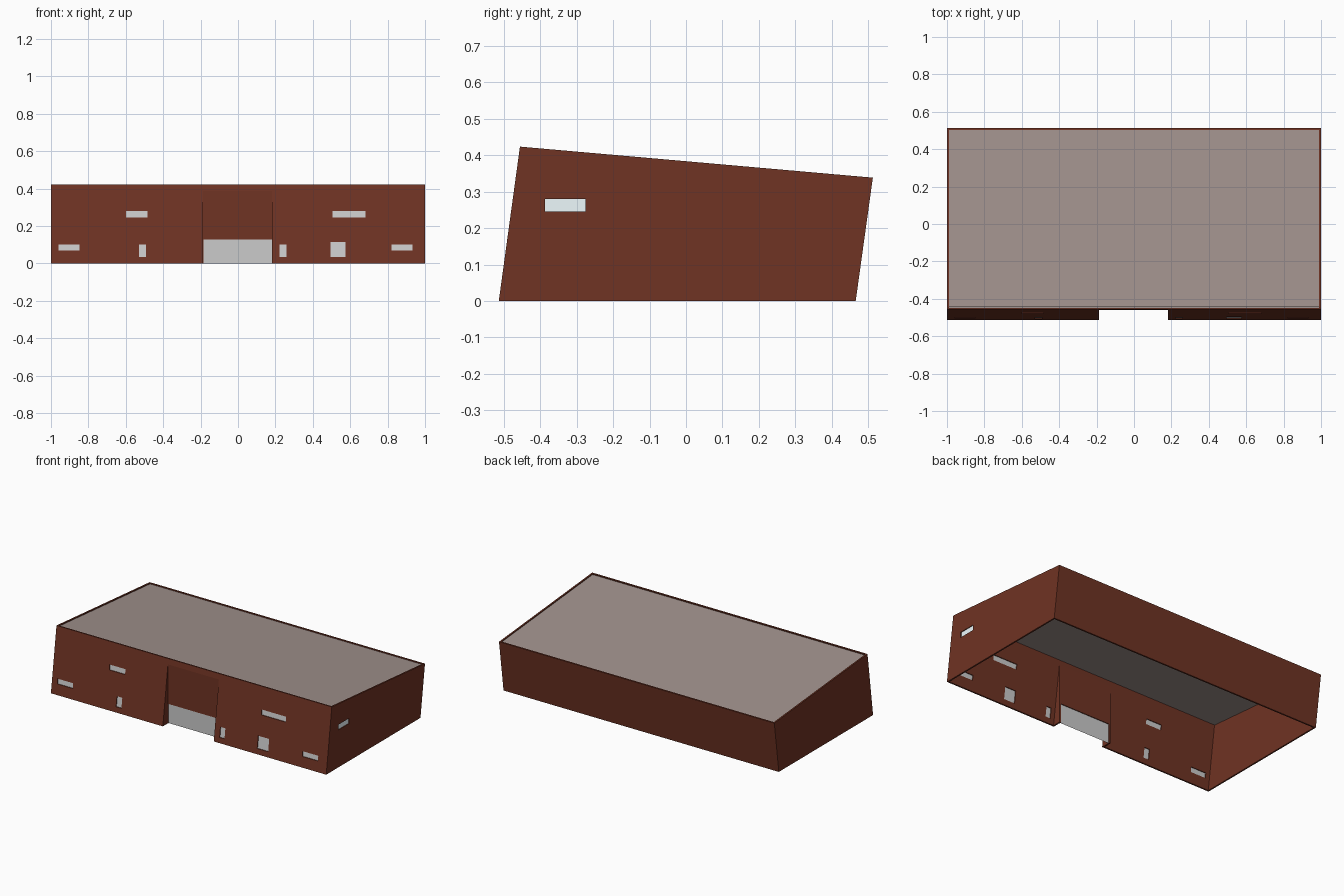
import bpy, bmesh

if "Cube" in bpy.data.objects:
    bpy.data.objects.remove(bpy.data.objects["Cube"])

T = 0.01                                   # wall thickness
PROFILE = [(-0.513, 0), (0.465, 0), (0.512, 0.338), (-0.455, 0.423)]
RX0, RX1, RY = -0.187, 0.183, -0.46        # entrance recess


def front_y(z):
    return -0.513 + 0.058 * z / 0.423


def back_y(z):
    return 0.465 + 0.047 * z / 0.338


def material(name, rgb):
    m = bpy.data.materials.new(name)
    m.diffuse_color = (*rgb, 1)
    m.use_nodes = True
    m.node_tree.nodes["Principled BSDF"].inputs["Base Color"].default_value = m.diffuse_color
    return m


def finish(name, bm, mat=None):
    bmesh.ops.recalc_face_normals(bm, faces=bm.faces[:])
    me = bpy.data.meshes.new(name)
    bm.to_mesh(me)
    bm.free()
    ob = bpy.data.objects.new(name, me)
    bpy.context.collection.objects.link(ob)
    if mat:
        me.materials.append(mat)
    return ob


def prism(name, profile, x0, x1, mat=None):
    """Extrude a (y, z) outline along x."""
    bm = bmesh.new()
    face = bm.faces.new([bm.verts.new((x0, y, z)) for y, z in profile])
    ext = bmesh.ops.extrude_face_region(bm, geom=[face])
    moved = [v for v in ext["geom"] if isinstance(v, bmesh.types.BMVert)]
    bmesh.ops.translate(bm, verts=moved, vec=(x1 - x0, 0, 0))
    return finish(name, bm, mat)


def box(name, x0, x1, y0, y1, z0, z1):
    return prism(name, [(y0, z0), (y1, z0), (y1, z1), (y0, z1)], x0, x1)


def quad(name, points, mat=None):
    bm = bmesh.new()
    bm.faces.new([bm.verts.new(p) for p in points])
    return finish(name, bm, mat)


def cut(target, cutter):
    mod = target.modifiers.new("cut", 'BOOLEAN')
    mod.operation, mod.solver, mod.object = 'DIFFERENCE', 'EXACT', cutter
    cutter.hide_render = True
    bpy.context.view_layer.objects.active = target
    bpy.ops.object.modifier_apply(modifier=mod.name)
    bpy.data.objects.remove(cutter, do_unlink=True)


brown = material("brown_wall", (0.16, 0.033, 0.017))
roof_mat = material("roof_grey", (0.36, 0.29, 0.27))
pale = material("pale_glass", (0.85, 0.95, 0.98))

# Leaning outer shell with the upright entrance recess
walls = prism("walls", PROFILE, -1, 1, brown)
cut(walls, box("recess_cutter", RX0, RX1, -0.7, RY, -0.1, 0.5))

# Hollow inside, open below and above, kept clear of the recess
inner = [(front_y(-0.1) + T, -0.1), (back_y(-0.1) - T, -0.1),
         (back_y(0.5) - T, 0.5), (front_y(0.5) + T, 0.5)]
hollow = prism("hollow_cutter", inner, -1 + T, 1 - T)
cut(hollow, box("recess_wall_cutter", RX0 - T, RX1 + T, -0.7, RY + T, -0.2, 0.385))
cut(walls, hollow)

# Front windows: x0, x1, z0, z1
WINDOWS = [(-0.60, -0.485, 0.247, 0.281), (0.505, 0.682, 0.247, 0.281),
           (-0.96, -0.848, 0.068, 0.101), (0.82, 0.933, 0.068, 0.101),
           (-0.53, -0.491, 0.035, 0.101), (0.222, 0.258, 0.035, 0.101),
           (0.495, 0.575, 0.035, 0.115)]
for i, (x0, x1, z0, z1) in enumerate(WINDOWS):
    cut(walls, box("window_cutter", x0, x1, -0.6, -0.4, z0, z1))
    ya, yb = front_y(z0) + T / 2, front_y(z1) + T / 2
    quad(f"front_window_{i + 1}",
         [(x0, ya, z0), (x1, ya, z0), (x1, yb, z1), (x0, yb, z1)])

# Side window on the right wall
cut(walls, box("side_cutter", 0.9, 1.1, -0.387, -0.275, 0.245, 0.28))
xs = 1 - T / 2
quad("side_window", [(xs, -0.387, 0.245), (xs, -0.275, 0.245),
                     (xs, -0.275, 0.28), (xs, -0.387, 0.28)], pale)

# Entrance glazing in the recess
dx0, dx1 = RX0 + 0.002, RX1 - 0.002
cut(walls, box("entrance_cutter", dx0, dx1, -0.5, -0.4, -0.1, 0.128))
yd = RY + T / 2
quad("entrance_glazing", [(dx0, yd, 0), (dx1, yd, 0), (dx1, yd, 0.128), (dx0, yd, 0.128)])

# Sloping roof set just below the wall rim
yf, yb = -0.455 + T, 0.512 - T
zf, zb = 0.423 - 0.007, 0.338 - 0.005
quad("roof", [(-1 + T, yf, zf), (1 - T, yf, zf), (1 - T, yb, zb), (-1 + T, yb, zb)], roof_mat)
